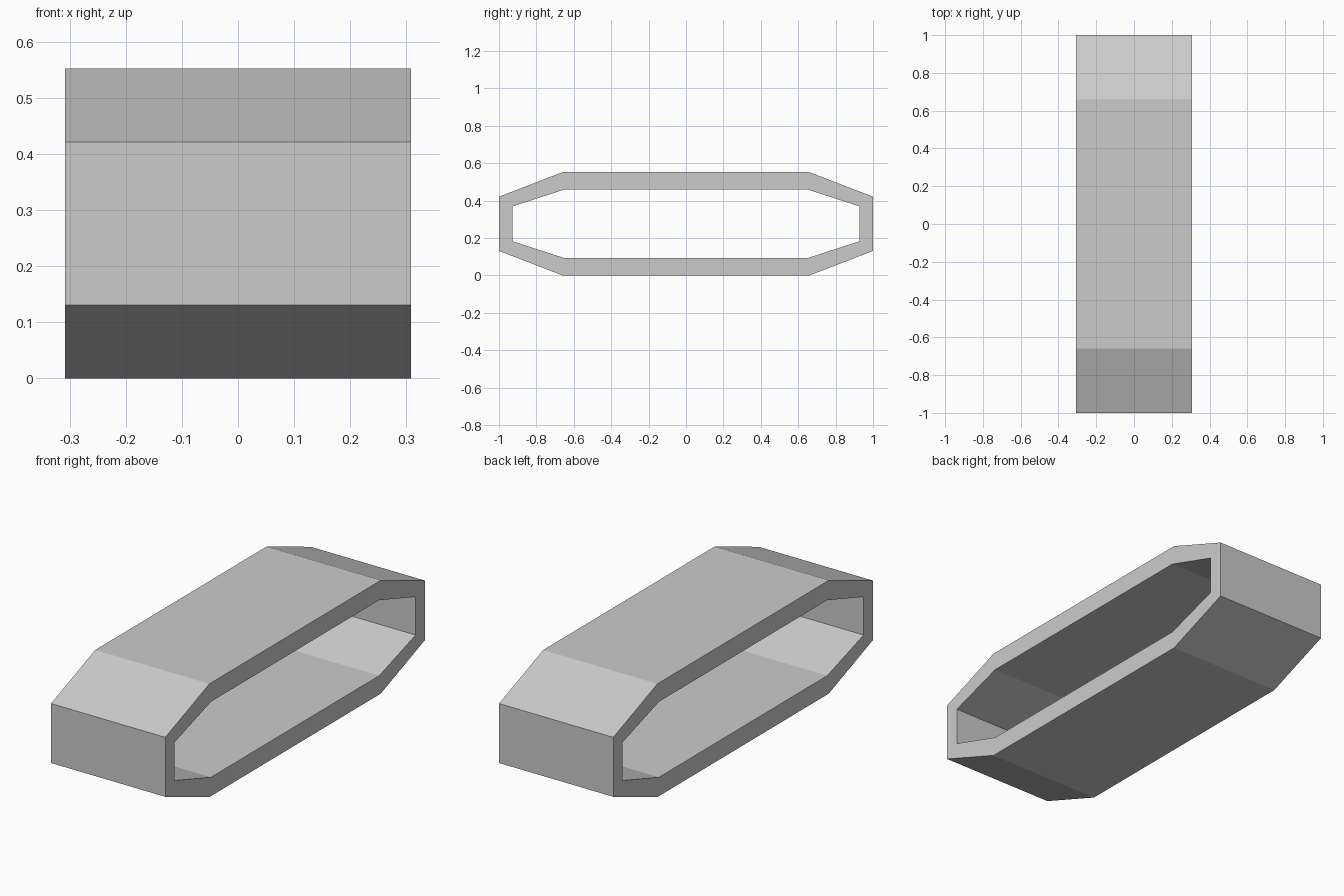
import bpy
import bmesh

cube = bpy.data.objects.get("Cube")
if cube:
    bpy.data.objects.remove(cube, do_unlink=True)

HALF_WIDTH = 0.308
MID_Z = 0.276

# Single plain grey
grey = bpy.data.materials.new("light grey")
grey.use_nodes = True
colour = (0.6, 0.6, 0.6, 1)
grey.diffuse_color = colour
grey.node_tree.nodes["Principled BSDF"].inputs["Base Color"].default_value = colour


def octagon(end_y, end_z, flat_y, flat_z):
    """Chamfered rectangle in the y-z plane, mirrored from one quarter."""
    quarter = [(end_y, end_z), (flat_y, flat_z)]
    top = quarter + [(-y, z) for y, z in reversed(quarter)]
    return top + [(-y, -z) for y, z in top]


# Hollow ring: outer and inner outlines joined at both open sides
bm = bmesh.new()


def outline(points, x):
    return [bm.verts.new((x, y, MID_Z + z)) for y, z in points]


outer = octagon(1.0, 0.145, 0.66, MID_Z)
inner = octagon(0.928, 0.093, 0.648, 0.184)
loops = [outline(outer, HALF_WIDTH), outline(outer, -HALF_WIDTH),
         outline(inner, -HALF_WIDTH), outline(inner, HALF_WIDTH)]
for k, a in enumerate(loops):
    b = loops[(k + 1) % len(loops)]
    for i in range(len(a)):
        j = (i + 1) % len(a)
        bm.faces.new((a[i], a[j], b[j], b[i]))
bmesh.ops.recalc_face_normals(bm, faces=bm.faces)

mesh = bpy.data.meshes.new("hollow_ring")
bm.to_mesh(mesh)
bm.free()
mesh.materials.append(grey)
ring = bpy.data.objects.new("hollow_ring", mesh)
bpy.context.collection.objects.link(ring)
